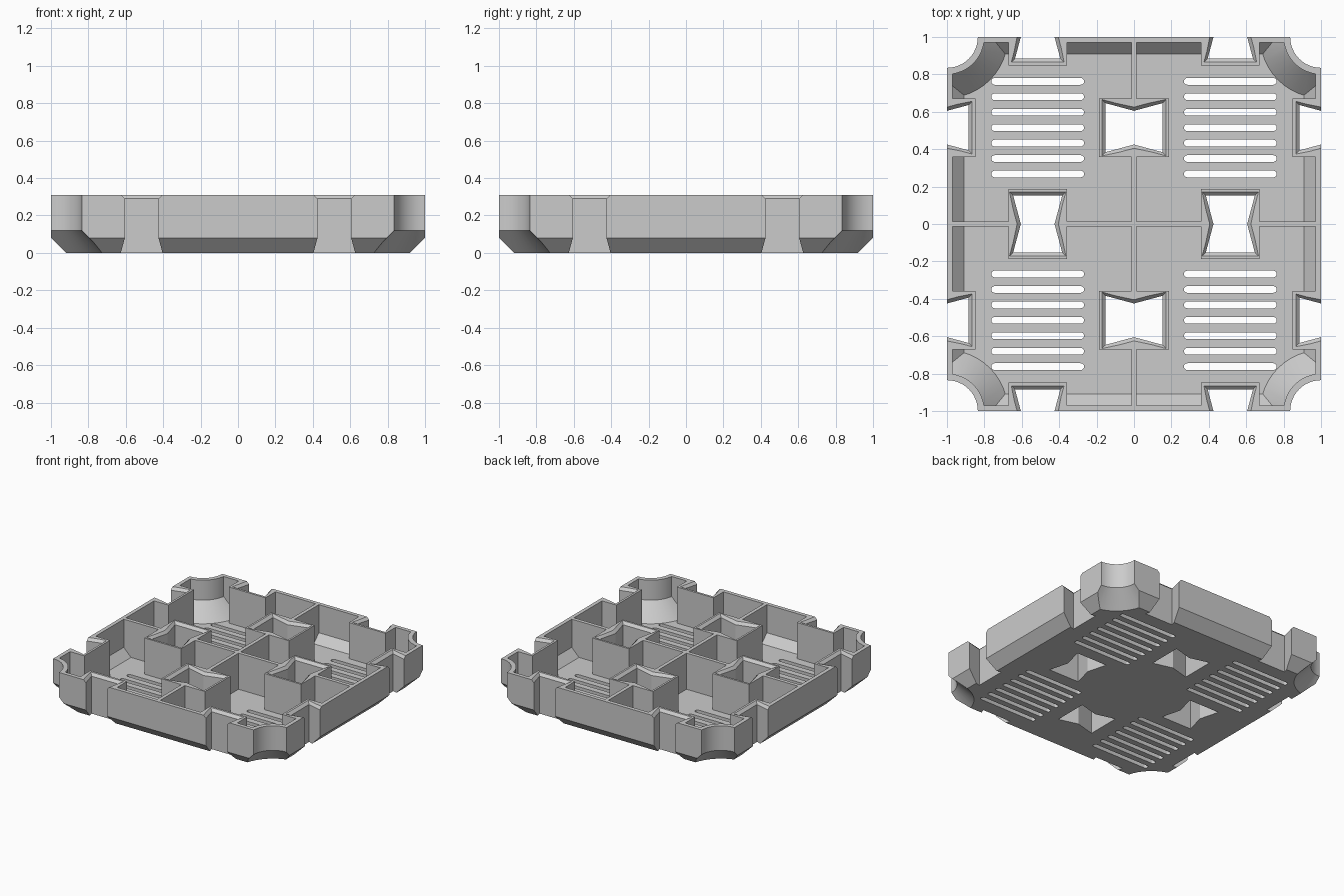
import bpy
import math

cube = bpy.data.objects.get("Cube")
if cube:
    bpy.data.objects.remove(cube, do_unlink=True)

HEIGHT, FLOOR, HUB = 0.31, 0.03, 0.515
OVER, UNDER = 0.4, -0.1


def box_ring(hx, hy):
    return [(-hx, -hy), (hx, -hy), (hx, hy), (-hx, hy)]


def circle(r, n=48):
    return [(r * math.cos(2 * math.pi * i / n), r * math.sin(2 * math.pi * i / n)) for i in range(n)]


def bowtie(length, grow=0.0):
    waist = 0.09 + grow
    end = 0.09 + 0.27 * length + grow
    l = length + grow
    return [(-end, -l), (end, -l), (waist, 0), (end, l), (-end, l), (-waist, 0)]


def slot_ring(half, r, n=8):
    right = [(half + r * math.sin(math.pi * i / n), -r * math.cos(math.pi * i / n)) for i in range(n + 1)]
    return right + [(-x, -y) for x, y in right]


def loft(name, layers, spots=((0, 0, False),)):
    """Stack rings (ring, z) into closed solids, one per spot (x, y, quarter turn)."""
    verts, faces = [], []
    for px, py, turned in spots:
        base, n = len(verts), len(layers[0][0])
        for ring, z in layers:
            for x, y in ring:
                if turned:
                    x, y = -y, x
                verts.append((px + x, py + y, z))
        faces.append([base + i for i in reversed(range(n))])
        for k in range(len(layers) - 1):
            a = base + k * n
            for i in range(n):
                j = (i + 1) % n
                faces.append([a + i, a + j, a + n + j, a + n + i])
        faces.append([base + (len(layers) - 1) * n + i for i in range(n)])
    mesh = bpy.data.meshes.new(name)
    mesh.from_pydata(verts, [], faces)
    obj = bpy.data.objects.new(name, mesh)
    bpy.context.scene.collection.objects.link(obj)
    return obj


def subtract(target, cutter):
    """Cut one solid from another, then drop the cutter."""
    mod = target.modifiers.new("cut", 'BOOLEAN')
    mod.operation, mod.solver, mod.object = 'DIFFERENCE', 'EXACT', cutter
    deps = bpy.context.evaluated_depsgraph_get()
    mesh = bpy.data.meshes.new_from_object(target.evaluated_get(deps))
    target.modifiers.clear()
    target.data = mesh
    bpy.data.objects.remove(cutter, do_unlink=True)


# Places that repeat
signs = (-1, 1)
corners = [(x, y, False) for x in signs for y in signs]
hubs = [(s * HUB, 0, False) for s in signs] + [(0, s * HUB, True) for s in signs]
edges = [(a * HUB, b, False) for a in signs for b in signs] + \
        [(b, a * HUB, True) for a in signs for b in signs]

# Outer body with chamfered foot and scooped corners
tray = loft("tray", [(box_ring(0.92, 0.92), 0), (box_ring(1, 1), 0.08), (box_ring(1, 1), HEIGHT)])
subtract(tray, loft("corner_scoops", [(circle(0.385), UNDER), (circle(0.165), 0.12),
                                      (circle(0.165), OVER)], corners))

# Hollow inside, leaving corner walls, cross ribs and connector sockets
hollow = loft("hollow", [(box_ring(0.908, 0.908), FLOOR), (box_ring(0.97, 0.97), 0.092),
                         (box_ring(0.97, 0.97), HEIGHT + 0.05)])
subtract(hollow, loft("corner_walls", [(circle(0.455), UNDER), (circle(0.2), 0.155),
                                       (circle(0.2), OVER)], corners))
subtract(hollow, loft("rib_x", [(box_ring(1.2, 0.014), UNDER), (box_ring(1.2, 0.014), OVER)]))
subtract(hollow, loft("rib_y", [(box_ring(0.014, 1.2), UNDER), (box_ring(0.014, 1.2), OVER)]))
for spots, reach in ((hubs, 0.187), (edges, 0.152)):
    ring = box_ring(0.157, reach)
    subtract(hollow, loft("socket_blocks", [(ring, UNDER), (ring, OVER)], spots))
subtract(tray, hollow)

# Bow-tie connector holes with a chamfered rim
for spots, length in ((hubs, 0.152), (edges, 0.115)):
    subtract(tray, loft("connector_holes", [(bowtie(length), UNDER), (bowtie(length), HEIGHT - 0.02),
                                            (bowtie(length, 0.04), HEIGHT + 0.02)], spots))

# Drain slots in each quarter of the floor
ring = slot_ring(0.23, 0.018)
spots = [(a * HUB, b * HUB + 0.0825 * k, False) for a in signs for b in signs for k in range(-3, 4)]
subtract(tray, loft("drain_slots", [(ring, UNDER), (ring, 0.06)], spots))

# Material and shading
grey = bpy.data.materials.new("light grey plastic")
grey.use_nodes = True
colour = (0.6, 0.6, 0.6, 1)
grey.diffuse_color = colour
grey.node_tree.nodes["Principled BSDF"].inputs["Base Color"].default_value = colour
tray.data.materials.clear()
tray.data.materials.append(grey)
for poly in tray.data.polygons:
    poly.material_index = 0

bpy.ops.object.select_all(action='DESELECT')
tray.select_set(True)
bpy.context.view_layer.objects.active = tray
bpy.ops.object.shade_smooth_by_angle(angle=math.radians(25))
